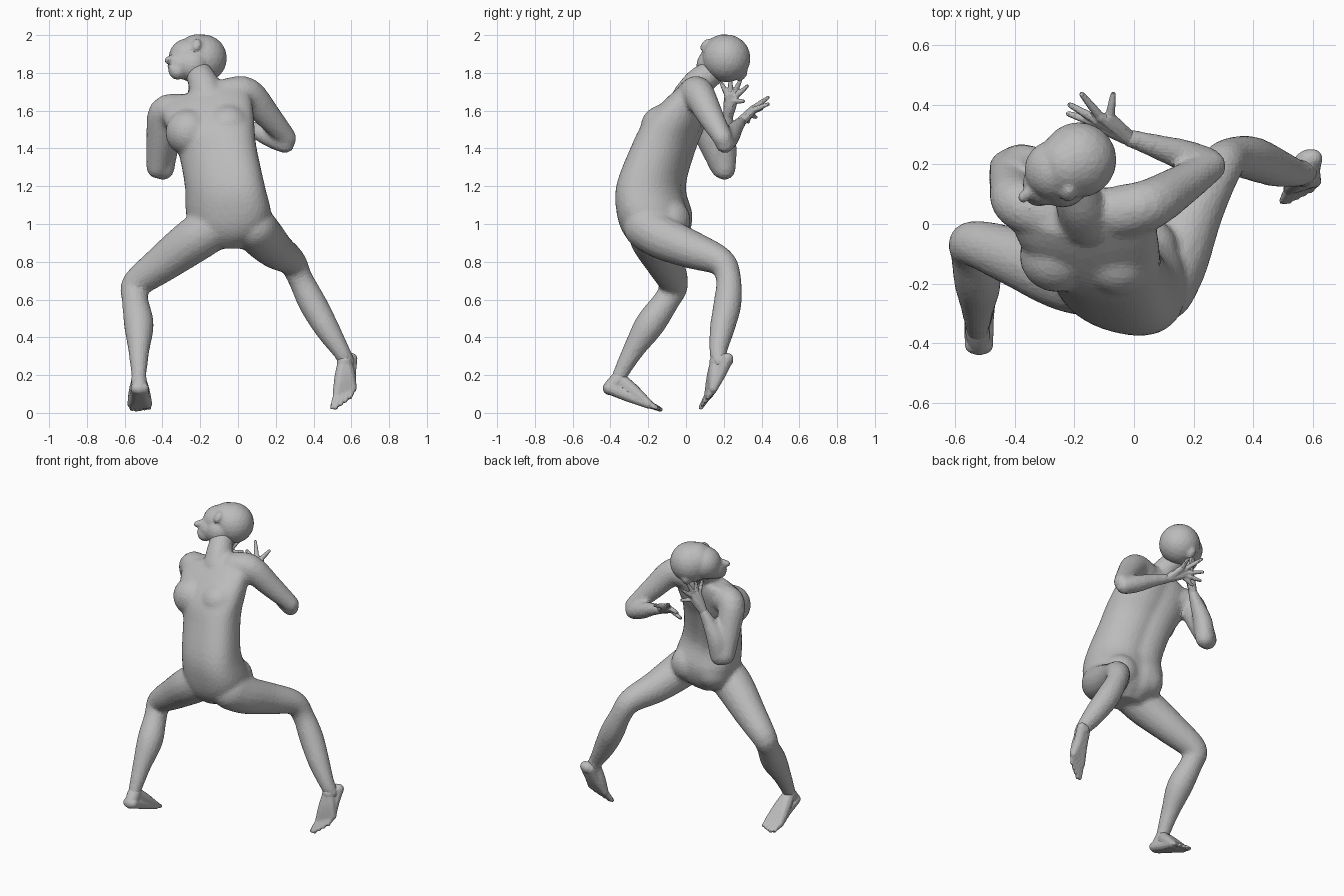
import bpy, bmesh, math
from mathutils import Vector, Matrix

if "Cube" in bpy.data.objects:
    bpy.data.objects.remove(bpy.data.objects["Cube"])

skin = bpy.data.materials.new("plain grey")
skin.use_nodes = True
grey = (0.5, 0.5, 0.5, 1)
skin.diffuse_color = grey
skin.node_tree.nodes["Principled BSDF"].inputs["Base Color"].default_value = grey


def spline(rows, steps=4):
    """Catmull-Rom through rows of numbers."""
    pts = [Vector(r) for r in rows]
    pts = [pts[0] * 2 - pts[1]] + pts + [pts[-1] * 2 - pts[-2]]
    out = []
    for a, b, c, d in zip(pts, pts[1:], pts[2:], pts[3:]):
        for i in range(steps):
            t = i / steps
            out.append(0.5 * (2 * b + (c - a) * t + (2 * a - 5 * b + 4 * c - d) * t**2
                              + (3 * b - a - 3 * c + d) * t**3))
    return out + [pts[-2]]


def skin_rings(bm, rings):
    """Join rings of points into a closed shell."""
    loops = [[bm.verts.new(p) for p in ring] for ring in rings]
    n = len(loops[0])
    for low, high in zip(loops, loops[1:]):
        for i in range(n):
            j = (i + 1) % n
            bm.faces.new((low[i], low[j], high[j], high[i]))
    bm.faces.new(loops[0][::-1])
    bm.faces.new(loops[-1])


def ball(bm, centre, radius, scale=(1, 1, 1), turn=None):
    m = Matrix.Translation(centre) @ (turn or Matrix()) @ Matrix.Diagonal((*scale, 1))
    bmesh.ops.create_icosphere(bm, subdivisions=3, radius=radius, matrix=m)


def limb(bm, rows, sides=16):
    """Round tube through (x, y, z, radius) rows with rounded ends."""
    path = spline(rows)
    rings, side = [], None
    for i, row in enumerate(path):
        ahead = path[min(i + 1, len(path) - 1)].xyz - path[max(i - 1, 0)].xyz
        ahead.normalize()
        side = side or ahead.orthogonal()
        side = (side - ahead * side.dot(ahead)).normalized()
        other = ahead.cross(side)
        rings.append([row.xyz + row.w * (side * math.cos(a) + other * math.sin(a))
                      for a in (math.tau * k / sides for k in range(sides))])
    skin_rings(bm, rings)
    for end in (rows[0], rows[-1]):
        ball(bm, end[:3], end[3] * 0.98)


def finish(bm, name, voxel, smooth, keep):
    bmesh.ops.recalc_face_normals(bm, faces=bm.faces[:])
    mesh = bpy.data.meshes.new(name)
    bm.to_mesh(mesh)
    bm.free()
    mesh.materials.append(skin)
    obj = bpy.data.objects.new(name, mesh)
    bpy.context.collection.objects.link(obj)
    remesh = obj.modifiers.new("fuse", "REMESH")
    remesh.mode = "VOXEL"
    remesh.voxel_size = voxel
    soften = obj.modifiers.new("soften", "SMOOTH")
    soften.factor = 0.5
    soften.iterations = smooth
    obj.modifiers.new("facets", "DECIMATE").ratio = keep


def rounded(value):
    """Push a sine or cosine outwards for a slightly boxy oval."""
    return math.copysign(abs(value) ** .87, value)


# Torso: oval rings of (centre x, centre y, z, half width, half depth, tilt, twist)
body = bmesh.new()
torso = [(-.06, -.16, .87, .08, .09, 0, -.1), (-.05, -.16, .94, .18, .162, 0, -.15),
         (-.05, -.165, 1.05, .225, .193, 0, -.2), (-.07, -.185, 1.2, .21, .173, .05, -.25),
         (-.11, -.12, 1.4, .205, .162, .12, -.22), (-.14, -.065, 1.52, .225, .16, .18, -.1),
         (-.17, .005, 1.64, .235, .122, .2, 0), (-.17, .04, 1.71, .18, .08, .2, 0)]
rings = []
for cx, cy, z, w, d, tilt, twist in spline(torso):
    ring = []
    for k in range(36):
        a = math.tau * k / 36
        x, y = rounded(math.cos(a)), rounded(math.sin(a))
        # Shallow furrow along the spine
        if y > 0:
            y -= .08 * math.exp(-(x / .2) ** 2)
        ring.append(Vector((cx + w * x, cy + d * y + twist * w * x, z + tilt * w * x)))
    rings.append(ring)
skin_rings(body, rings)

# Chest, seat and neck
ball(body, (-.26, -.105, 1.485), .125)
ball(body, (-.05, -.12, 1.51), .122)
ball(body, (-.15, -.08, 1.02), .115)
ball(body, (.035, -.09, 1.02), .115)
limb(body, [(-.16, .02, 1.67, .095), (-.185, .07, 1.75, .08), (-.215, .15, 1.81, .07)])

# Arms
limb(body, [(-.3, .03, 1.6, .09), (-.39, .07, 1.59, .085), (-.41, .13, 1.45, .076),
            (-.425, .19, 1.3, .062)])
limb(body, [(-.395, .205, 1.29, .059), (-.375, .21, 1.4, .06), (-.325, .215, 1.5, .044),
            (-.285, .222, 1.57, .031)])
limb(body, [(-.05, .04, 1.685, .09), (.05, .065, 1.69, .086), (.16, .13, 1.57, .07),
            (.26, .195, 1.455, .052)])
limb(body, [(.25, .205, 1.425, .052), (.17, .23, 1.46, .054), (.06, .265, 1.51, .04),
            (-.02, .29, 1.54, .031)])

# Legs
limb(body, [(-.13, -.195, .98, .12), (-.24, -.17, .91, .12), (-.4, -.11, .79, .1),
            (-.54, -.065, .68, .078), (-.545, -.1, .6, .07), (-.525, -.19, .47, .08),
            (-.525, -.28, .33, .057), (-.525, -.35, .2, .041), (-.525, -.37, .15, .038)])
limb(body, [(.09, -.215, .98, .118), (.135, -.12, .925, .116), (.2, .04, .86, .1),
            (.285, .185, .8, .077), (.33, .225, .71, .067), (.395, .22, .58, .075),
            (.475, .19, .44, .066), (.55, .17, .32, .047), (.575, .18, .27, .045)])
finish(body, "body", .013, 9, .3)

# Head: skull, crown, brow, cheeks, chin, nose, lips
head = bmesh.new()
ball(head, (-.185, .215, 1.877), .127)
ball(head, (-.215, .2, 1.89), .115)
ball(head, (-.265, .18, 1.88), .103)
ball(head, (-.24, .145, 1.84), .09)
ball(head, (-.3, .135, 1.84), .074)
ball(head, (-.32, .105, 1.81), .047)
limb(head, [(-.335, .115, 1.885, .018), (-.372, .09, 1.866, .02)])
limb(head, [(-.355, .11, 1.81, .016), (-.35, .085, 1.825, .016)])
for centre in ((-.22, .1, 1.95), (-.21, .3, 1.785)):
    facing = (Vector(centre) - Vector((-.2, .2, 1.87))).to_track_quat("Z", "X")
    ball(head, centre, .038, (1, .65, .45), facing.to_matrix().to_4x4())
finish(head, "head", .008, 8, .2)


# Hands: palm fan and five tapered fingers each
def hand(name, wrist, palm, tips):
    bm = bmesh.new()
    wrist, palm = Vector(wrist), Vector(palm)
    for tip in map(Vector, tips):
        knuckle = palm + (tip - palm) * .3
        limb(bm, [(*wrist, .027), (*(wrist.lerp(knuckle, .6)), .023), (*knuckle, .018)], 8)
        limb(bm, [(*knuckle, .016), (*knuckle.lerp(tip, .5), .014), (*tip, .01)], 8)
    finish(bm, name, .005, 2, .2)


hand("left_hand", (-.02, .29, 1.54), (-.085, .325, 1.59),
     [(-.07, .435, 1.635), (-.175, .435, 1.67), (-.215, .4, 1.61),
      (-.22, .37, 1.565), (-.19, .33, 1.54)])
hand("right_hand", (-.285, .222, 1.57), (-.25, .235, 1.65),
     [(-.25, .185, 1.75), (-.235, .235, 1.775), (-.215, .29, 1.765),
      (-.2, .325, 1.73), (-.18, .305, 1.65)])


# Feet: heel, instep wedge and a row of toes
def foot(name, ankle, heel, ball_point, toe, across):
    bm = bmesh.new()
    ankle, heel, front, toe, across = map(Vector, (ankle, heel, ball_point, toe, across))
    limb(bm, [(*ankle, .042), (*ankle.lerp(heel, .5), .041), (*heel, .037)])
    for k in range(-2, 3):
        pad = front + across * k
        end = toe + across * k * 1.1 - (toe - front) * abs(k + 1) * .12
        limb(bm, [(*(heel + across * k * .4), .032), (*heel.lerp(pad, .5), .031), (*pad, .024)], 10)
        limb(bm, [(*ankle, .038), (*ankle.lerp(pad, .5), .036), (*pad, .025)], 10)
        limb(bm, [(*pad, .021), (*end, .013)], 8)
    finish(bm, name, .007, 2, .25)


foot("right_foot", (-.525, -.355, .18), (-.52, -.405, .13), (-.52, -.2, .047),
     (-.515, -.135, .018), (.021, 0, 0))
foot("left_foot", (.565, .165, .27), (.585, .215, .28), (.565, .133, .115),
     (.54, .085, .038), (.02, .006, .008))
